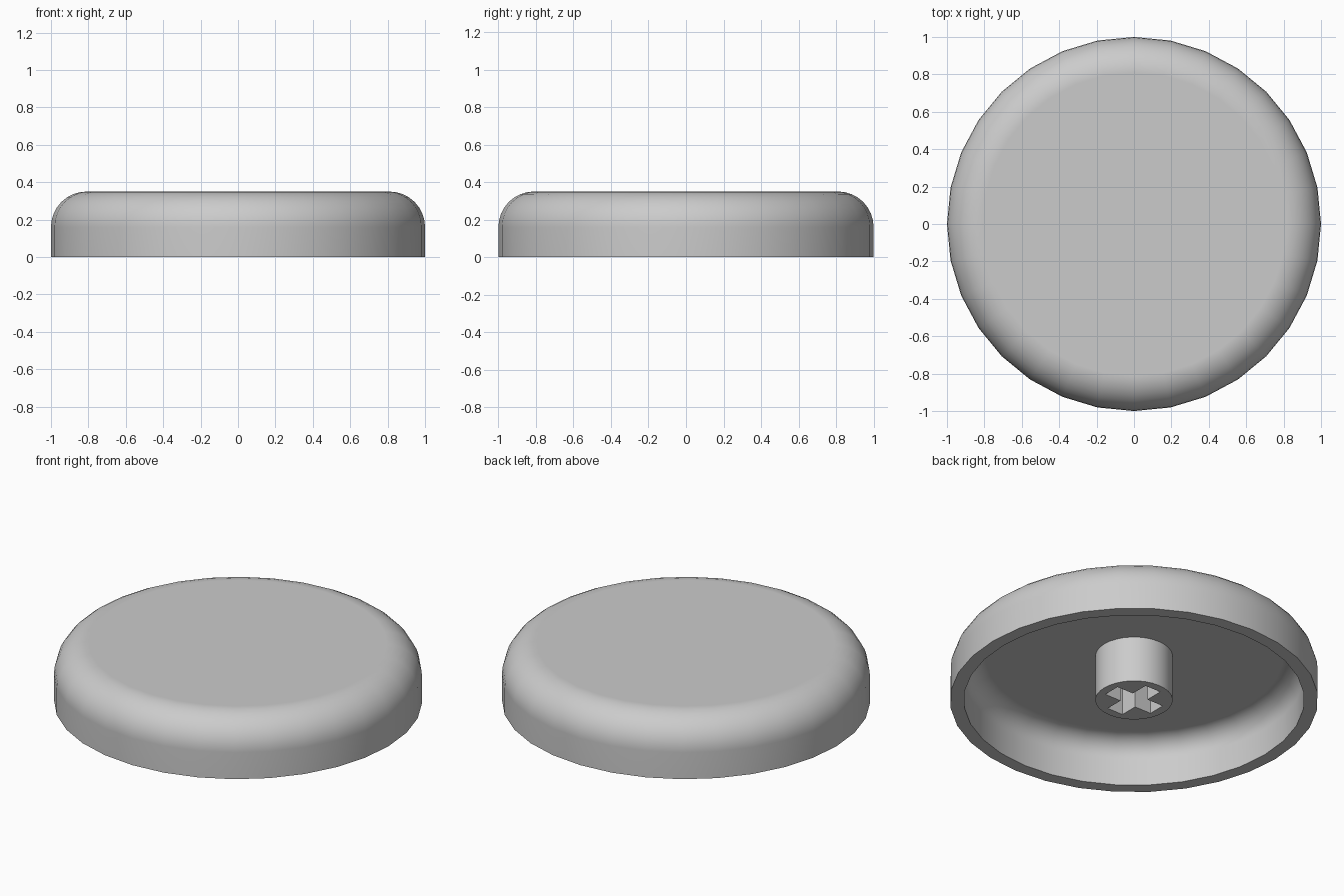
import bpy
import bmesh
from math import sin, cos, pi, radians

default = bpy.data.objects.get("Cube")
if default:
    bpy.data.objects.remove(default, do_unlink=True)

SIDES = 32
HEIGHT, RADIUS, WALL, FILLET = 0.35, 1.0, 0.075, 0.19
CEILING = HEIGHT - WALL
STEM_RADIUS = 0.21
ARM, HALF_WIDTH = 0.16, 0.052      # cross-shaped socket

grey = bpy.data.materials.new("light grey plastic")
grey.use_nodes = True
grey.diffuse_color = (0.6, 0.6, 0.6, 1)
grey.node_tree.nodes["Principled BSDF"].inputs["Base Color"].default_value = (0.6, 0.6, 0.6, 1)


def make_object(name, bm):
    bmesh.ops.recalc_face_normals(bm, faces=bm.faces)
    mesh = bpy.data.meshes.new(name)
    bm.to_mesh(mesh)
    bm.free()
    obj = bpy.data.objects.new(name, mesh)
    bpy.context.collection.objects.link(obj)
    mesh.materials.append(grey)
    return obj


def smooth(obj):
    bpy.ops.object.select_all(action='DESELECT')
    obj.select_set(True)
    bpy.context.view_layer.objects.active = obj
    bpy.ops.object.shade_smooth_by_angle(angle=radians(35))


def rounded_side(radius, top, fillet, steps=8):
    """Profile going up a straight side and over its rounded shoulder."""
    arc = [(radius - fillet + fillet * cos(a), top - fillet + fillet * sin(a))
           for a in (pi / 2 * i / steps for i in range(steps + 1))]
    return [(radius, 0)] + arc


# Cap shell: outer and inner rounded sides turned about the axis
bm = bmesh.new()
outer = rounded_side(RADIUS, HEIGHT, FILLET)
inner = rounded_side(RADIUS - WALL, CEILING, FILLET - WALL)
profile = outer[::-1] + inner
rings = [[bm.verts.new((r * cos(2 * pi * i / SIDES), r * sin(2 * pi * i / SIDES), z))
          for i in range(SIDES)] for r, z in profile]
for a, b in zip(rings, rings[1:]):
    for i in range(SIDES):
        j = (i + 1) % SIDES
        bm.faces.new((a[i], a[j], b[j], b[i]))
bm.faces.new(rings[0])
bm.faces.new(rings[-1])
shell = make_object("cap_shell", bm)
smooth(shell)
weighted = shell.modifiers.new("even shading", 'WEIGHTED_NORMAL')
weighted.keep_sharp = True

# Stem: a post under the ceiling with a cross-shaped socket
bm = bmesh.new()
bmesh.ops.create_cone(bm, cap_ends=True, segments=SIDES, radius1=STEM_RADIUS,
                      radius2=STEM_RADIUS, depth=CEILING)
bmesh.ops.translate(bm, verts=bm.verts, vec=(0, 0, CEILING / 2))
stem = make_object("stem", bm)

# Socket cutter: one outline corner set repeated in four quarter turns
bm = bmesh.new()
quarter = [(ARM, -HALF_WIDTH), (ARM, HALF_WIDTH), (HALF_WIDTH, HALF_WIDTH)]
outline = []
for turn in range(4):
    c, s = round(cos(turn * pi / 2)), round(sin(turn * pi / 2))
    outline += [bm.verts.new((x * c - y * s, x * s + y * c, -0.1)) for x, y in quarter]
face = bm.faces.new(outline)
extruded = bmesh.ops.extrude_face_region(bm, geom=[face])["geom"]
bmesh.ops.translate(bm, vec=(0, 0, 0.6),
                    verts=[v for v in extruded if isinstance(v, bmesh.types.BMVert)])
cutter = make_object("socket_cutter", bm)

cut = stem.modifiers.new("socket", 'BOOLEAN')
cut.operation = 'DIFFERENCE'
cut.solver = 'EXACT'
cut.object = cutter
bpy.context.view_layer.objects.active = stem
bpy.ops.object.select_all(action='DESELECT')
stem.select_set(True)
bpy.ops.object.modifier_apply(modifier=cut.name)
bpy.data.objects.remove(cutter, do_unlink=True)
smooth(stem)
